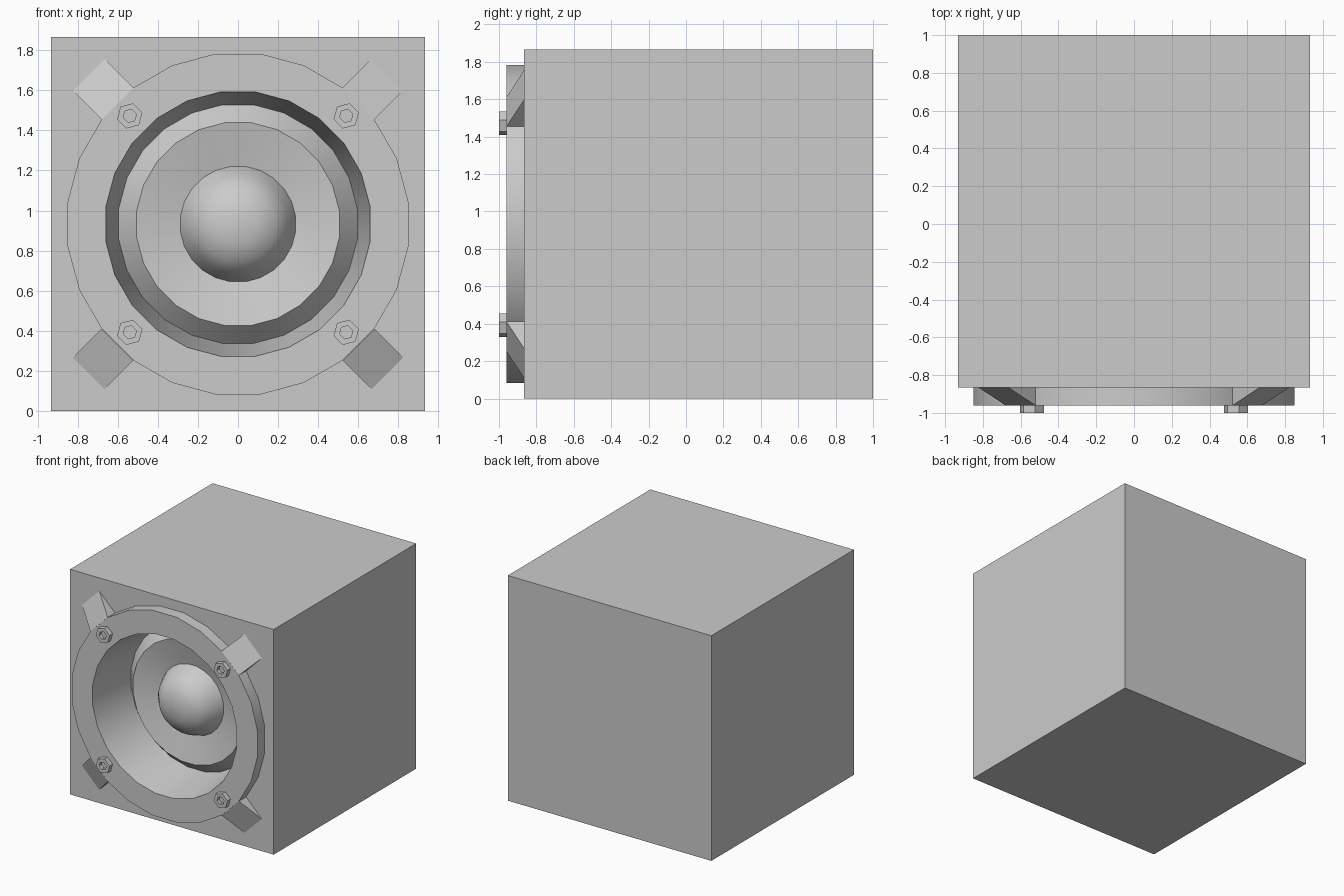
import bpy, bmesh, math
from mathutils import Matrix

if "Cube" in bpy.data.objects:
    bpy.data.objects.remove(bpy.data.objects["Cube"])

ZC = 0.9325          # height of the driver axis
FRONT = -0.865       # cabinet front plane
RIM = -0.96          # rim front plane
SEG = 24
STEP = math.tau / SEG


def finish(bm, name, smooth=True):
    me = bpy.data.meshes.new(name)
    bm.to_mesh(me)
    bm.free()
    if smooth:
        me.shade_smooth()
        me.set_sharp_from_angle(angle=math.radians(32))
    ob = bpy.data.objects.new(name, me)
    bpy.context.collection.objects.link(ob)
    return ob


def circle(bm, r, y, n=SEG, cx=0, cz=ZC, start=STEP / 2):
    return [bm.verts.new((cx + r * math.cos(start + k * math.tau / n), y,
                          cz + r * math.sin(start + k * math.tau / n))) for k in range(n)]


def lathe(name, profile, **kw):
    """Revolve (radius, y) points, outside to centre, about the driver axis."""
    bm = bmesh.new()
    n = kw.get("n", SEG)
    prev = None
    for r, y in profile:
        if r == 0:
            tip = bm.verts.new((kw.get("cx", 0), y, kw.get("cz", ZC)))
            for k in range(n):
                bm.faces.new((prev[k], prev[(k + 1) % n], tip))
            break
        ring = circle(bm, r, y, **kw)
        if prev:
            for k in range(n):
                m = (k + 1) % n
                bm.faces.new((prev[k], prev[m], ring[m], ring[k]))
        prev = ring
    return finish(bm, name)


# Cabinet: cube whose front panel has a round opening
bm = bmesh.new()
bmesh.ops.create_cube(bm, size=1.865, matrix=Matrix.Translation((0, 0.0675, ZC)))
front = min(bm.faces, key=lambda f: f.calc_center_median().y)
border = list(front.edges)
bmesh.ops.delete(bm, geom=[front], context='FACES_ONLY')
hole = circle(bm, 0.65, FRONT)
border += [bm.edges.new((hole[k], hole[(k + 1) % SEG])) for k in range(SEG)]
bmesh.ops.triangle_fill(bm, edges=border, use_beauty=True, normal=(0, -1, 0))
bmesh.ops.recalc_face_normals(bm, faces=bm.faces)
finish(bm, "cabinet", smooth=False)

# Driver parts, from the rim inwards
lathe("rim", [(0.857, FRONT), (0.857, RIM), (0.665, RIM), (0.60, -0.55)])
lathe("surround", [(0.60, -0.55), (0.51, -0.65)])
lathe("cone", [(0.51, -0.65), (0.29, -0.60)])
lathe("dust_cap", [(0.29, -0.60), (0.25, -0.69), (0.19, -0.765),
                   (0.10, -0.80), (0, -0.812)])

# Four wedge tabs growing out of the diagonal rim sides
r0, r1, w = 0.85, 1.053, 0.112
for i in range(4):
    bm = bmesh.new()
    a = math.radians(45 + 90 * i)
    pts = [(r0, RIM), (r0, FRONT), (r1, FRONT)]
    sides = [[bm.verts.new((r * math.cos(a) - s * math.sin(a), y,
                            ZC + r * math.sin(a) + s * math.cos(a))) for r, y in pts]
             for s in (-w, w)]
    for s in sides:
        bm.faces.new(s)
    for k in range(3):
        m = (k + 1) % 3
        bm.faces.new((sides[0][k], sides[0][m], sides[1][m], sides[1][k]))
    bmesh.ops.recalc_face_normals(bm, faces=bm.faces)
    finish(bm, f"tab_{i + 1}", smooth=False)

# Four hex socket bolts
for sx in (-1, 1):
    for sz in (-1, 1):
        lathe("bolt", [(0.065, RIM), (0.065, -1.0), (0.034, -1.0), (0.034, -0.97), (0, -0.97)],
              n=6, cx=0.54 * sx, cz=ZC + 0.54 * sz, start=math.radians(15))
